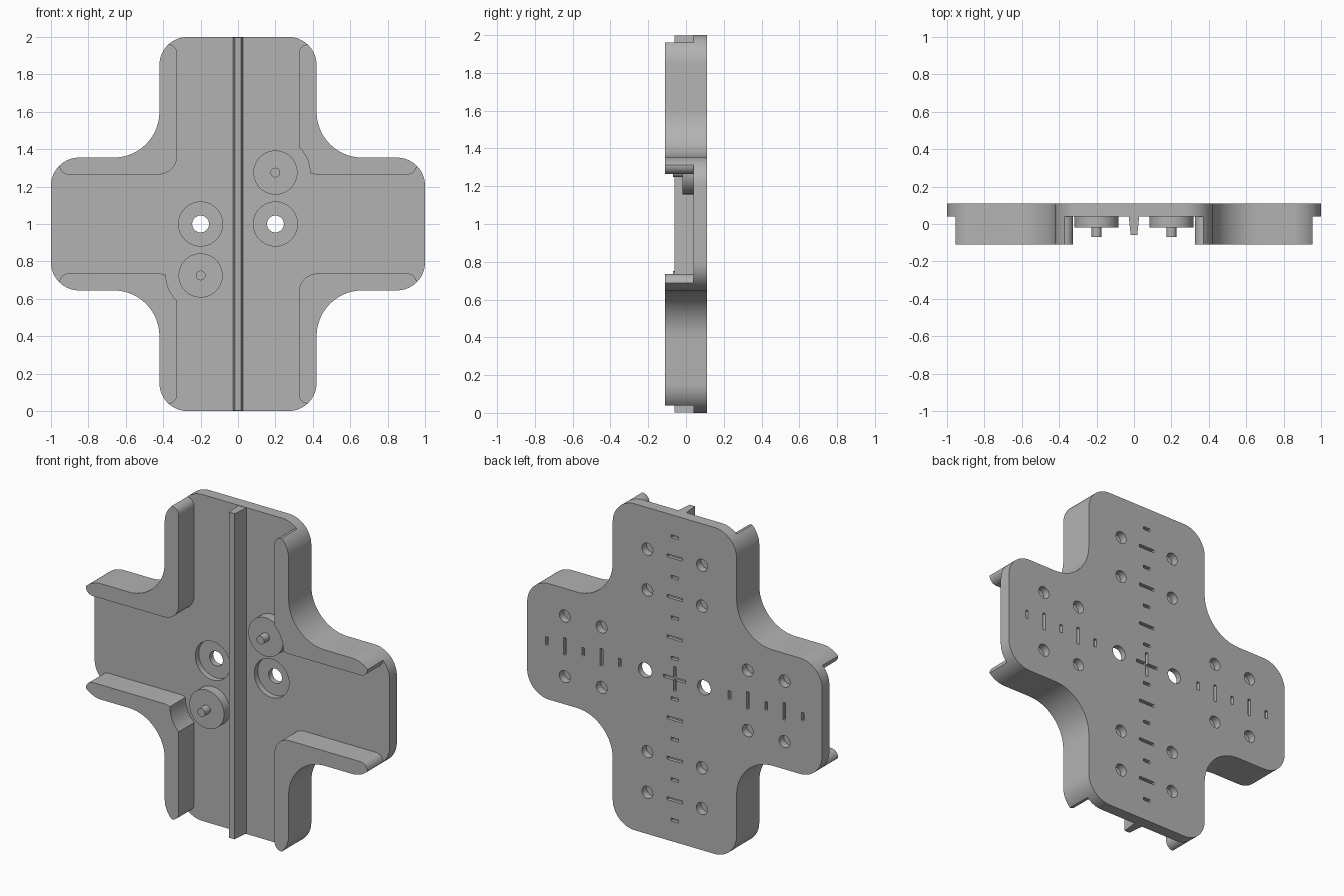
import bpy, bmesh, math
from mathutils import Vector

cube = bpy.data.objects.get("Cube")
if cube:
    bpy.data.objects.remove(cube, do_unlink=True)

grey = bpy.data.materials.new("light grey plastic")
grey.use_nodes = True
colour = (0.45, 0.45, 0.45, 1)
grey.diffuse_color = colour
grey.node_tree.nodes["Principled BSDF"].inputs["Base Color"].default_value = colour

BACK, FLOOR, FRONT = 0.11, 0.04, -0.11


def four_way(quadrant):
    """Mirror (x, z, radius) points of one quadrant into a closed outline."""
    out = []
    for sx, sz in ((1, 1), (-1, 1), (-1, -1), (1, -1)):
        order = quadrant if sx * sz > 0 else quadrant[::-1]
        out += [(x * sx, z * sz, r) for x, z, r in order]
    return out


def rounded(corners, steps=14):
    """Replace each corner that has a radius by an arc."""
    pts, n = [], len(corners)
    for i, (x, z, r) in enumerate(corners):
        p = Vector((x, z))
        if r == 0:
            pts.append(p)
            continue
        a = (Vector(corners[i - 1][:2]) - p).normalized()
        b = (Vector(corners[(i + 1) % n][:2]) - p).normalized()
        for k in range(steps + 1):
            t = k / steps * math.pi / 2
            pts.append(p + a * r * (1 - math.sin(t)) + b * r * (1 - math.cos(t)))
    return pts


def circle(x, z, r, n=40):
    return [Vector((x + r * math.cos(k * math.tau / n),
                    z + r * math.sin(k * math.tau / n))) for k in range(n)]


def bar(x, z, w, h):
    return [Vector((x + sx * w / 2, z + sz * h / 2))
            for sx, sz in ((-1, -1), (1, -1), (1, 1), (-1, 1))]


def prisms(name, parts):
    """One object from (outline, front y, back y, front width scale) parts."""
    bm = bmesh.new()
    for pts, y0, y1, taper in parts:
        front = [bm.verts.new((p.x * taper, y0, p.y + 1)) for p in pts]
        back = [bm.verts.new((p.x, y1, p.y + 1)) for p in pts]
        bm.faces.new(front)
        bm.faces.new(back[::-1])
        for i in range(len(pts)):
            j = (i + 1) % len(pts)
            bm.faces.new((front[j], front[i], back[i], back[j]))
    bmesh.ops.recalc_face_normals(bm, faces=bm.faces)
    mesh = bpy.data.meshes.new(name)
    bm.to_mesh(mesh)
    bm.free()
    mesh.materials.append(grey)
    ob = bpy.data.objects.new(name, mesh)
    bpy.context.collection.objects.link(ob)
    return ob


def smooth(ob):
    bpy.ops.object.select_all(action='DESELECT')
    ob.select_set(True)
    bpy.context.view_layer.objects.active = ob
    bpy.ops.object.shade_smooth_by_angle(angle=math.radians(25))


def cut(ob, name, parts):
    cutter = prisms(name, parts)
    mod = ob.modifiers.new(name, 'BOOLEAN')
    mod.operation = 'DIFFERENCE'
    mod.solver = 'EXACT'
    mod.object = cutter
    bpy.context.view_layer.objects.active = ob
    bpy.ops.object.modifier_apply(modifier=name)
    bpy.data.objects.remove(cutter, do_unlink=True)


# Cross-shaped body at full depth
outline = rounded(four_way([(1, 0.355, 0.15), (0.42, 0.355, 0.245), (0.42, 1, 0.15)]))
body = prisms("cross_body", [(outline, FRONT, BACK, 1)])

# Channel on the front, leaving four corner walls
channel = rounded(four_way([(1.2, 0.5, 0), (0.955, 0.5, 0), (0.955, 0.265, 0.048),
                            (0.325, 0.265, 0.1), (0.325, 0.96, 0.048),
                            (0.6, 0.96, 0), (0.6, 1.2, 0)]))
cut(body, "channel", [(channel, -0.3, FLOOR, 1)])

# Pegs, their clearance in two walls, and the matching sockets
pegs = [(0.2, 0.275), (-0.2, -0.275)]
cut(body, "peg_clearance", [(circle(x, z, 0.185, 64), -0.3, FLOOR, 1) for x, z in pegs])
cut(body, "sockets", [(circle(s * 0.2, 0, 0.118), -0.3, 0.075, 1) for s in (1, -1)])
cut(body, "through_holes", [(circle(s * 0.2, 0, 0.045), -0.3, 0.3, 1) for s in (1, -1)])

# Blind screw holes on the back
holes = []
for sx in (1, -1):
    for sz in (1, -1):
        for d in (0.495, 0.745):
            holes += [(sx * 0.185, sz * d), (sx * d, sz * 0.185)]
cut(body, "screw_holes", [(circle(x, z, 0.037, 28), 0.065, 0.3, 1) for x, z in holes])

# Ruler marks and centre cross engraved in the back
marks = [rounded(four_way([(0.075, 0.009, 0), (0.009, 0.009, 0), (0.009, 0.075, 0)]))]
for k in range(1, 8):
    length = 0.05 if k % 2 else 0.105
    for s in (1, -1):
        d = s * k * 0.124
        marks.append(bar(0, d, length, 0.018))
        if k > 2:
            marks.append(bar(d, 0, 0.018, length))
cut(body, "ruler_marks", [(m, 0.09, 0.3, 1) for m in marks])
smooth(body)

# Tapered rib down the middle
prisms("centre_rib", [(bar(0, 0, 0.056, 1.995), -0.06, FLOOR, 0.62)])

# Raised bosses with a small pin each
for side, (x, z) in zip(("left", "right"), pegs):
    smooth(prisms(side + "_boss", [(circle(x, z, 0.118), -0.018, FLOOR, 1)]))
    smooth(prisms(side + "_pin", [(circle(x, z, 0.026, 24), -0.07, -0.018, 1)]))
